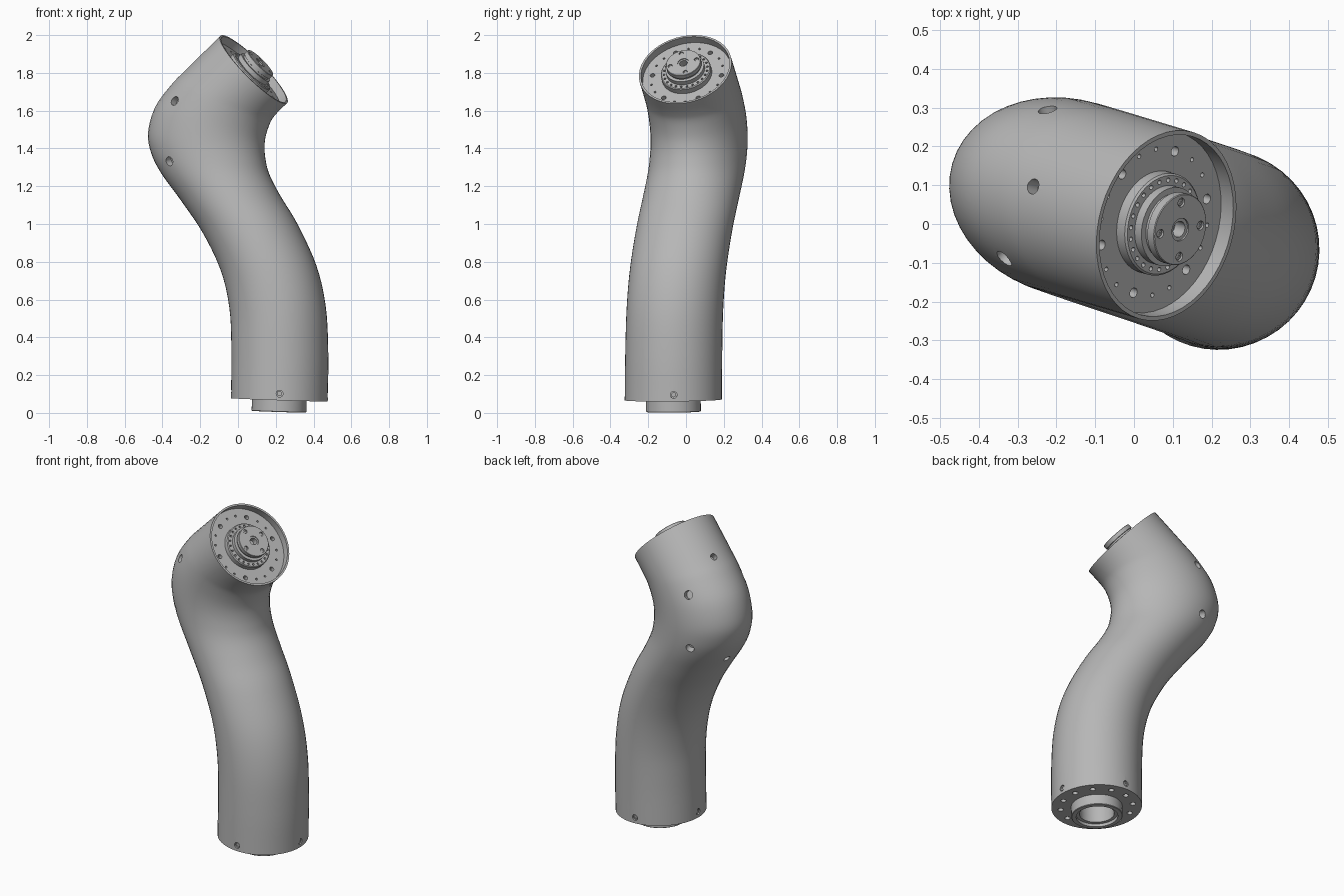
import bpy, bmesh
from math import sin, cos, pi, radians
from mathutils import Vector, Matrix

if "Cube" in bpy.data.objects:
    bpy.data.objects.remove(bpy.data.objects["Cube"])

grey = bpy.data.materials.new("machined_grey")
grey.use_nodes = True
grey.diffuse_color = (0.47, 0.47, 0.47, 1)
grey.node_tree.nodes["Principled BSDF"].inputs["Base Color"].default_value = grey.diffuse_color

SIDES = 48
# Outer and inner edge of the bent tube: outer x, outer z, inner x, inner z
EDGES = [
    (-.037, .078, .475, .06), (-.035, .33, .478, .31), (-.045, .55, .465, .56),
    (-.09, .75, .415, .78), (-.185, .95, .315, 1.0), (-.30, 1.12, .225, 1.15),
    (-.41, 1.27, .17, 1.26), (-.465, 1.38, .15, 1.34), (-.48, 1.49, .145, 1.41),
    (-.44, 1.625, .152, 1.47), (-.35, 1.745, .175, 1.54), (-.27, 1.825, .205, 1.583),
    (-.09, 2.0, .257, 1.637)]
LAST = len(EDGES) - 1


def section(t):
    """Centre and the two half axes of the tube's cross-section at station t."""
    i = min(max(int(t), 0), LAST - 1)
    f = t - i
    b, c = Vector(EDGES[i]), Vector(EDGES[i + 1])
    a = Vector(EDGES[i - 1]) if i else 2 * b - c
    d = Vector(EDGES[i + 2]) if i + 2 <= LAST else 2 * c - b
    ox, oz, ix, iz = b + f / 2 * (c - a + f * (2 * a - 5 * b + 4 * c - d + f * (3 * b - 3 * c + d - a)))
    cx, cz, h = (ox + ix) / 2, (oz + iz) / 2, (ix - ox) / 2
    centre = Vector((cx, -.31 * cx + .012 * cz, cz))
    along = Vector((.96 * h, -.28 * h, (iz - oz) / 2))
    return centre, along, Vector((.28, .96, 0)) * (.258 - .004 * cz)


def surface(t, angle):
    c, a, b = section(t)
    return c + a * cos(angle) + b * sin(angle)


def surface_normal(t, angle):
    e = .01
    around = surface(t, angle + e) - surface(t, angle - e)
    up = surface(t + e, angle) - surface(t - e, angle)
    return around.cross(up).normalized()


def frame(origin, axis):
    return Matrix.Translation(origin) @ axis.to_track_quat('Z', 'Y').to_matrix().to_4x4()


def finish(name, bm):
    bmesh.ops.remove_doubles(bm, verts=bm.verts, dist=1e-5)
    bmesh.ops.recalc_face_normals(bm, faces=bm.faces)
    mesh = bpy.data.meshes.new(name)
    bm.to_mesh(mesh)
    bm.free()
    mesh.materials.append(grey)
    obj = bpy.data.objects.new(name, mesh)
    bpy.context.collection.objects.link(obj)
    return obj


def activate(obj):
    for o in bpy.context.selected_objects:
        o.select_set(False)
    obj.select_set(True)
    bpy.context.view_layer.objects.active = obj


def smooth(obj):
    activate(obj)
    bpy.ops.object.shade_smooth_by_angle(angle=radians(30))


def bridge(bm, p, q):
    n = len(p)
    for k in range(n):
        bm.faces.new((p[k], p[(k + 1) % n], q[(k + 1) % n], q[k]))


def lathe(name, profile, matrix, sides=SIDES):
    """Solid of revolution from a closed (radius, height) profile."""
    bm = bmesh.new()
    rings = [[bm.verts.new(matrix @ Vector((r * cos(2 * pi * k / sides), r * sin(2 * pi * k / sides), h)))
              for k in range(sides)] for r, h in profile]
    for i, ring in enumerate(rings):
        r0, r1 = profile[i][0], profile[(i + 1) % len(rings)][0]
        if r0 or r1:
            bridge(bm, ring, rings[(i + 1) % len(rings)])
    bmesh.ops.remove_doubles(bm, verts=bm.verts, dist=1e-5)
    bmesh.ops.dissolve_degenerate(bm, edges=bm.edges, dist=1e-6)
    return finish(name, bm)


def drill(obj, holes):
    """Cut round holes given as (point, axis, radius, depth)."""
    bm = bmesh.new()
    for p, axis, r, depth in holes:
        bmesh.ops.create_cone(bm, cap_ends=True, segments=16, radius1=r, radius2=r,
                              depth=2 * depth, matrix=frame(p, axis))
    cutter = finish("hole_cutter", bm)
    cutter.hide_render = True
    mod = obj.modifiers.new("holes", 'BOOLEAN')
    mod.operation = 'DIFFERENCE'
    mod.solver = 'EXACT'
    mod.object = cutter
    activate(obj)
    bpy.ops.object.modifier_apply(modifier=mod.name)
    bpy.data.objects.remove(cutter)


# End frames
base, a0, b0 = section(0)
top, a1, b1 = section(LAST)
base_up, top_up = a0.cross(b0).normalized(), a1.cross(b1).normalized()
base_frame, top_frame = frame(base, -base_up), frame(top, top_up)


def circle_holes(matrix, axis, count, ring, height, radius, depth, start=0.0):
    return [(matrix @ Vector((ring * cos(start + 2 * pi * k / count),
                              ring * sin(start + 2 * pi * k / count), height)), axis, radius, depth)
            for k in range(count)]


# Bent tube with a thin lip and a recessed end plate at the top
bm = bmesh.new()
RECESS = .045
loops = []
for s in range(LAST * 5 + 1):
    loops.append([surface(s / 5, 2 * pi * k / SIDES) for k in range(SIDES)])
lip = [top + (p - top) * .955 for p in loops[-1]]
loops += [lip, [p - top_up * RECESS for p in lip]]
rings = [[bm.verts.new(p) for p in loop] for loop in loops]
for p, q in zip(rings, rings[1:]):
    bridge(bm, p, q)
bm.faces.new(rings[0])
bm.faces.new(rings[-1])
tube = finish("bent_tube", bm)

# Access holes around the elbow, in mirrored pairs and on the centre line
spots = [(11, pi, .02), (5.7, pi, .02)]
for side in (-1, 1):
    spots += [(9.5, pi + side * radians(53), .025), (6.6, pi + side * radians(57), .025)]
holes = [(surface(t, a), surface_normal(t, a), r, .04) for t, a, r in spots]

# Screw recesses near the base
screws = [(.14, radians(16.5) + k * pi / 2) for k in range(4)]
holes += [(surface(t, a), surface_normal(t, a), .018, .012) for t, a in screws]

# Bolt circles of both end plates, and the bore in the base
holes += circle_holes(top_frame, top_up, 6, .19, -RECESS, .013, .03)
holes += circle_holes(top_frame, top_up, 6, .195, -RECESS, .006, .02, radians(21))
holes += circle_holes(top_frame, top_up, 6, .195, -RECESS, .006, .02, radians(39))
holes += circle_holes(base_frame, base_up, 12, .205, 0, .016, .03)
holes.append((base, base_up, .1, .06))
drill(tube, holes)
smooth(tube)

# Stepped output hub with a centre bore
hub = lathe("output_hub", [
    (0, -.055), (.135, -.055), (.135, -.015), (.13, -.01), (.104, -.01), (.104, .015),
    (.088, .015), (.088, .025), (.094, .027), (.094, .05), (.092, .052),
    (.03, .052), (.03, .047), (.021, .047), (.021, .01), (0, .01)], top_frame)
drill(hub, circle_holes(top_frame, top_up, 24, .118, -.01, .006, .015)
      + circle_holes(top_frame, top_up, 4, .072, .052, .012, .008, radians(20)))
smooth(hub)

# Hollow locating ring under the base
smooth(lathe("base_spigot", [
    (.145, -.004), (.145, .06), (.142, .063), (.118, .063), (.118, .045),
    (.098, .045), (.098, -.004)], base_frame))

# Socket screws
SCREW = [(0, -.006), (.013, -.006), (.013, .004), (.006, .004), (.006, 0), (0, 0)]
for i, (t, a) in enumerate(screws):
    normal = surface_normal(t, a)
    smooth(lathe(f"base_screw_{i + 1}", SCREW, frame(surface(t, a) - normal * .008, normal), 16))
for i, (p, axis, r, d) in enumerate(circle_holes(top_frame, top_up, 4, .072, .046, 0, 0, radians(20))):
    smooth(lathe(f"hub_screw_{i + 1}", [(r * .7, h * .6) for r, h in SCREW], frame(p, axis), 12))
